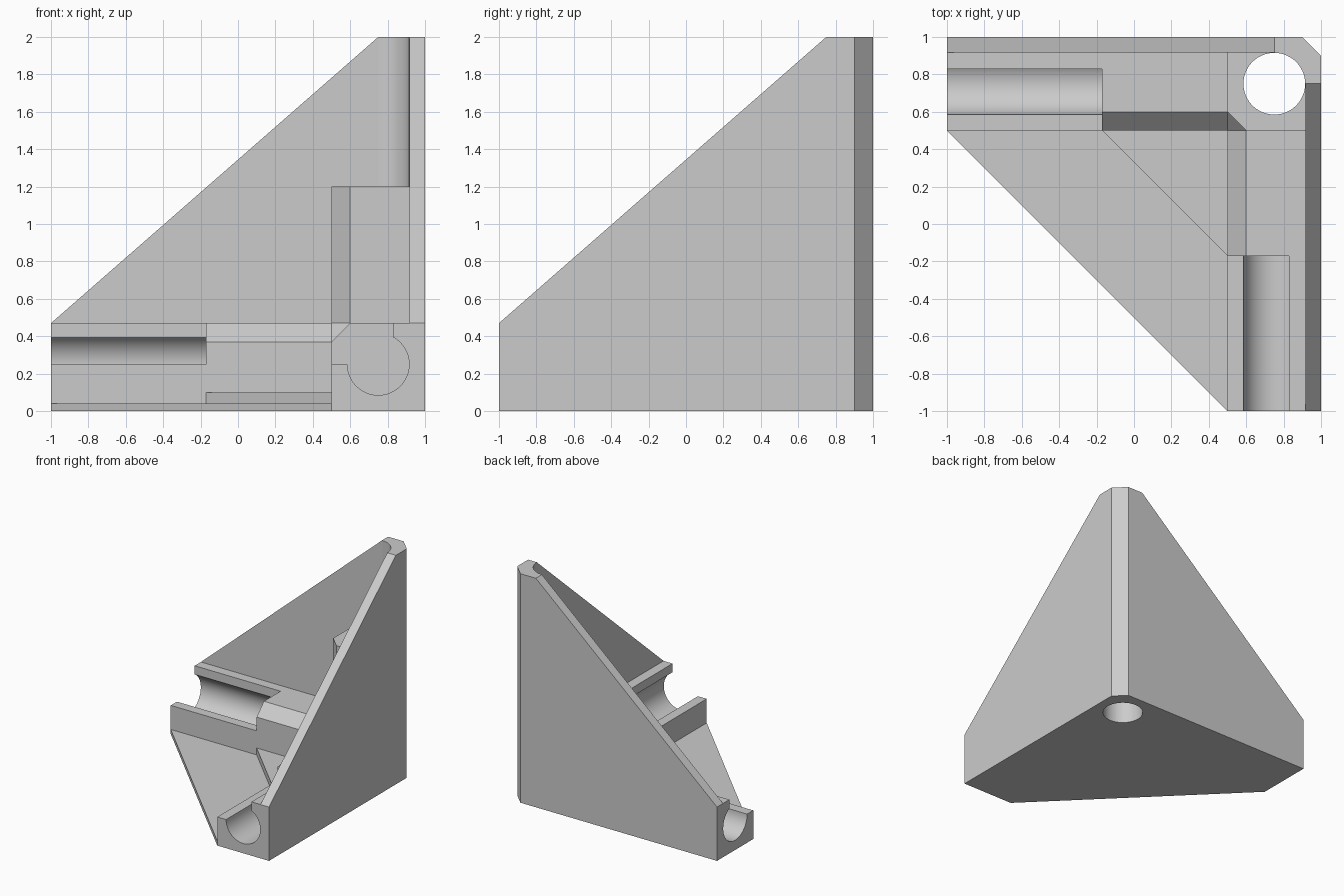
import bpy, bmesh
from math import cos, sin, radians

cube = bpy.data.objects.get("Cube")
if cube:
    bpy.data.objects.remove(cube, do_unlink=True)

RC, RZ, R = 0.75, 0.25, 0.165      # rod centre in plan, rod height, rod radius
WALL = 0.917                       # inner face of the two walls
STEP = -0.17                       # where the open channels stop
TOP = 0.47                         # top of the horizontal beams

grey = bpy.data.materials.new("light_grey")
grey.use_nodes = True
colour = (0.6, 0.6, 0.6, 1)
grey.diffuse_color = colour
grey.node_tree.nodes["Principled BSDF"].inputs["Base Color"].default_value = colour


def solid(name, bm):
    bmesh.ops.recalc_face_normals(bm, faces=bm.faces)
    mesh = bpy.data.meshes.new(name)
    bm.to_mesh(mesh)
    bm.free()
    mesh.materials.append(grey)
    obj = bpy.data.objects.new(name, mesh)
    bpy.context.collection.objects.link(obj)
    return obj


def prism(name, axis, profile, start, end):
    """Extrude a 2D profile along an axis."""
    place = {"x": lambda a, b, t: (t, a, b),
             "y": lambda a, b, t: (a, t, b),
             "z": lambda a, b, t: (a, b, t)}[axis]
    bm = bmesh.new()
    low = [bm.verts.new(place(a, b, start)) for a, b in profile]
    high = [bm.verts.new(place(a, b, end)) for a, b in profile]
    bm.faces.new(low)
    bm.faces.new(high)
    for i in range(len(low)):
        j = (i + 1) % len(low)
        bm.faces.new((low[i], low[j], high[j], high[i]))
    return solid(name, bm)


def combine(target, other, operation):
    mod = target.modifiers.new(operation.lower(), "BOOLEAN")
    mod.operation = operation
    mod.solver = "EXACT"
    mod.object = other
    bpy.context.view_layer.objects.active = target
    bpy.ops.object.modifier_apply(modifier=mod.name)
    bpy.data.objects.remove(other, do_unlink=True)


def arc(cx, cy, first, last, count):
    angles = [radians(first + (last - first) * i / count) for i in range(count + 1)]
    return [(cx + R * cos(a), cy + R * sin(a)) for a in angles]


# Floor plate and the thicker triangle in its inner corner
bracket = prism("corner_bracket", "z",
                [(-1, 0.5), (0.5, -1), (1, -1), (1, 1), (-1, 1)], 0, 0.04)
parts = [prism("floor_pad", "z", [(STEP, 0.5), (0.5, STEP), (0.7, STEP),
                                  (0.7, 0.7), (STEP, 0.7)], 0.0, 0.1)]

# Sloped walls and horizontal beams, the same for both directions
wall = [(-1, 0), (1, 0), (1, 2), (RC, 2), (-1, TOP)]
beam = [(0.5, 0), (1, 0), (1, TOP), (0.5, TOP)]
chamfered = [(0.5, 0), (1, 0), (1, TOP), (0.6, TOP), (0.5, TOP - 0.1)]
for axis in "xy":
    parts.append(prism("wall", axis, wall, WALL, 1))
    parts.append(prism("beam_end", axis, beam, -1, STEP))
    parts.append(prism("beam", axis, chamfered, STEP, 1))

# Upright column, the corner fill above it and the gusset at its foot
parts.append(prism("column", "z", [(0.5, 0.6), (0.6, 0.5), (1, 0.5), (1, 1), (0.5, 1)], 0, 1.2))
parts.append(prism("corner_fill", "z", [(RC, RC), (1, RC), (1, 1), (RC, 1)], 1, 2))
bm = bmesh.new()
for co in [(0.5, 0.5, 0.37), (0.5, 0.6, TOP), (0.6, 0.5, TOP), (0.6, 0.6, 0.37), (0.6, 0.6, TOP)]:
    bm.verts.new(co)
bmesh.ops.convex_hull(bm, input=bm.verts)
parts.append(solid("gusset", bm))

for part in parts:
    combine(bracket, part, "UNION")

# Open rod channels, upright rod hole and the bevel on the back edge
lip = 0.83
channel = arc(RC, RZ, 61, -180, 40) + [(0.4, RZ), (0.4, 0.6), (lip, 0.6)]
cutters = [prism("channel_cutter", axis, channel, -1.1, STEP) for axis in "xy"]
cutters.append(prism("hole_cutter", "z", arc(RC, RC, 0, 354, 59), -0.1, 2.1))
cutters.append(prism("edge_cutter", "z", [(0.85, 1.05), (1.05, 0.85), (1.1, 1.1)], -0.1, 2.1))
for cutter in cutters:
    combine(bracket, cutter, "DIFFERENCE")

# Smooth channels, sharp edges
bpy.ops.object.select_all(action="DESELECT")
bracket.select_set(True)
bpy.context.view_layer.objects.active = bracket
bpy.ops.object.shade_smooth_by_angle(angle=radians(25))
